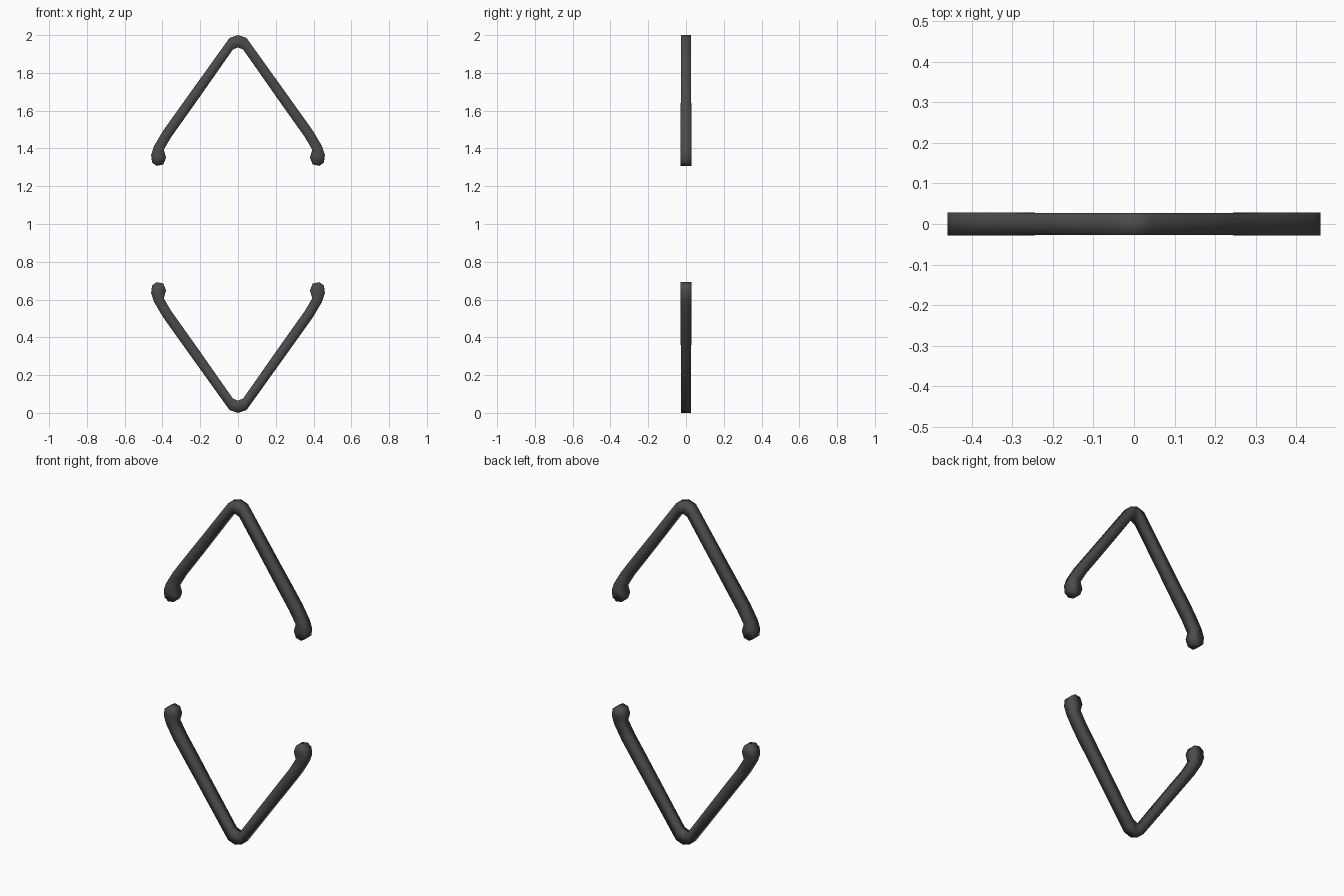
import bpy, bmesh

if "Cube" in bpy.data.objects:
    bpy.data.objects.remove(bpy.data.objects["Cube"])

# Half profile of one bracket: (outer x, outer z, inner x, inner z, half depth)
RUNGS = [
    (0.000, 2.000, 0.000, 1.935, 0.027),
    (0.045, 1.985, 0.027, 1.924, 0.027),
    (0.245, 1.706, 0.200, 1.677, 0.027),
    (0.335, 1.580, 0.290, 1.550, 0.0285),
    (0.397, 1.493, 0.350, 1.466, 0.0285),
    (0.445, 1.412, 0.393, 1.394, 0.0285),
    (0.460, 1.367, 0.381, 1.352, 0.0285),
    (0.455, 1.325, 0.395, 1.315, 0.0285),
    (0.430, 1.308, 0.430, 1.308, 0.0285),
]


def bracket(name, place_z):
    bm = bmesh.new()
    rings = []
    for ox, oz, ix, iz, d in RUNGS:
        pts = [(ox, -d, oz), (ox, d, oz), (ix, d, iz), (ix, -d, iz)]
        rings.append([bm.verts.new((x, y, place_z(z))) for x, y, z in pts])
    # Square section swept along the profile
    for a, b in zip(rings, rings[1:]):
        for i in range(4):
            j = (i + 1) % 4
            bm.faces.new((a[i], a[j], b[j], b[i]))
    # Close the tip, which narrows to a line
    bmesh.ops.remove_doubles(bm, verts=bm.verts, dist=0.0001)
    # Mirror to the other side
    geom = bm.verts[:] + bm.edges[:] + bm.faces[:]
    bmesh.ops.mirror(bm, geom=geom, axis='X', merge_dist=0.0001)
    bmesh.ops.remove_doubles(bm, verts=bm.verts, dist=0.0001)
    bmesh.ops.recalc_face_normals(bm, faces=bm.faces)
    for f in bm.faces:
        f.smooth = True
    mesh = bpy.data.meshes.new(name)
    bm.to_mesh(mesh)
    bm.free()
    ob = bpy.data.objects.new(name, mesh)
    bpy.context.collection.objects.link(ob)
    # Dark finish
    mesh.materials.append(dark)


dark = bpy.data.materials.new("dark_grey")
dark.diffuse_color = (0.07, 0.07, 0.07, 1)
dark.use_nodes = True
dark.node_tree.nodes["Principled BSDF"].inputs["Base Color"].default_value = dark.diffuse_color

bracket("upper_bracket", lambda z: z)
bracket("lower_bracket", lambda z: 2 - z)
